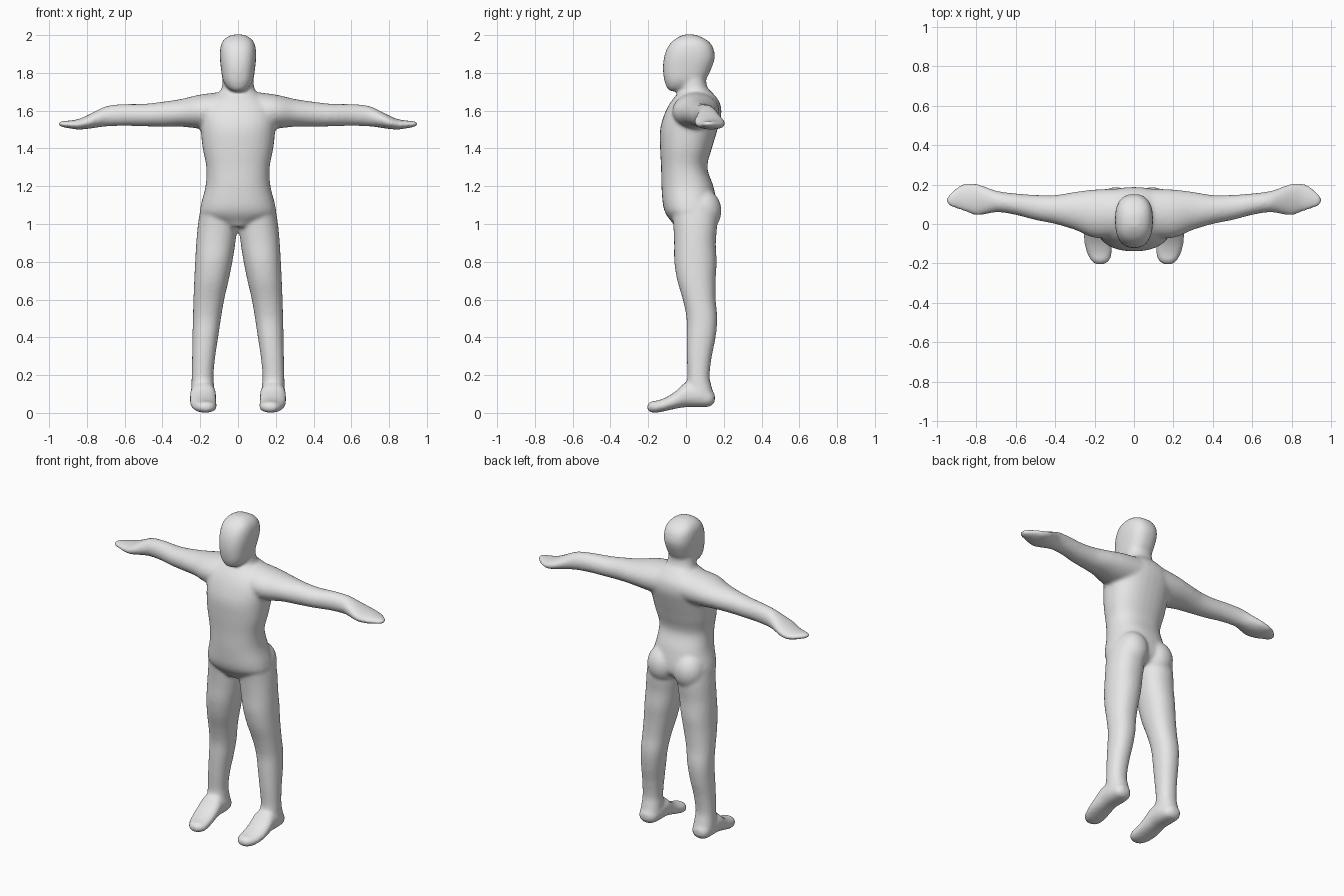
import bpy, bmesh, math
from mathutils import Vector

bm = bmesh.new()
# For each loft axis: order in which (position, a, b) become (x, y, z)
ORDER = {'x': (0, 1, 2), 'y': (1, 0, 2), 'z': (1, 2, 0)}


def spline(rows, steps=4):
    """Smoothly interpolate between cross-section rows."""
    out = []
    for i in range(len(rows) - 1):
        p0, p1 = rows[max(i - 1, 0)], rows[i]
        p2, p3 = rows[i + 1], rows[min(i + 2, len(rows) - 1)]
        for s in range(steps):
            t = s / steps
            out.append([0.5 * (2 * b + (c - a) * t + (2 * a - 5 * b + 4 * c - d) * t * t
                               + (3 * b - a - 3 * c + d) * t ** 3)
                        for a, b, c, d in zip(p0, p1, p2, p3)])
    return out + [list(rows[-1])]


def loft(axis, rows, power=2.0, side=1, n=32):
    """Closed tube through rows of (position, a_min, a_max, b_min, b_max)."""
    rings = []
    for pos, a0, a1, b0, b1 in spline(rows):
        ring = []
        for k in range(n):
            t = 2 * math.pi * k / n
            c, s = math.cos(t), math.sin(t)
            a = (a0 + a1) / 2 + (a1 - a0) / 2 * math.copysign(abs(c) ** (2 / power), c)
            b = (b0 + b1) / 2 + (b1 - b0) / 2 * math.copysign(abs(s) ** (2 / power), s)
            v = [(pos, a, b)[j] for j in ORDER[axis]]
            ring.append(bm.verts.new((v[0] * side, v[1], v[2])))
        rings.append(ring)
    for r, q in zip(rings, rings[1:]):
        for k in range(n):
            bm.faces.new((r[k], r[(k + 1) % n], q[(k + 1) % n], q[k]))
    bm.faces.new(rings[0])
    bm.faces.new(rings[-1])


def upright(rows, power):
    """Centred vertical loft from rows of (z, half width, front y, back y)."""
    loft('z', [(z, -w, w, f, b) for z, w, f, b in rows], power)


def ellipsoid(centre, radii):
    made = bmesh.ops.create_uvsphere(bm, u_segments=24, v_segments=16, radius=1)
    for v in made['verts']:
        v.co = Vector([c + r * p for c, r, p in zip(centre, radii, v.co)])


# Torso
upright([(0.985, 0.05, -0.06, 0.06), (1.01, 0.12, -0.075, 0.12), (1.05, 0.195, -0.105, 0.16),
         (1.1, 0.197, -0.122, 0.165), (1.2, 0.172, -0.13, 0.145), (1.3, 0.168, -0.132, 0.113),
         (1.4, 0.187, -0.137, 0.137), (1.5, 0.198, -0.137, 0.167), (1.58, 0.205, -0.115, 0.187),
         (1.64, 0.18, -0.085, 0.18), (1.69, 0.11, -0.045, 0.145), (1.72, 0.07, -0.02, 0.11)], 2.3)

# Neck and head
upright([(1.6, 0.11, -0.06, 0.15), (1.68, 0.10, -0.035, 0.135), (1.73, 0.085, -0.03, 0.112),
         (1.78, 0.08, -0.03, 0.105), (1.85, 0.07, -0.03, 0.11)], 2.2)
upright([(1.703, 0.025, -0.085, -0.02), (1.72, 0.055, -0.10, 0.04), (1.76, 0.08, -0.115, 0.10),
         (1.82, 0.09, -0.122, 0.133), (1.88, 0.096, -0.117, 0.152), (1.93, 0.094, -0.10, 0.145),
         (1.965, 0.083, -0.075, 0.122), (1.99, 0.058, -0.04, 0.082), (2.003, 0.025, -0.01, 0.045)], 2.5)

for side in (1, -1):
    # Arm and flat hand
    loft('x', [(0.08, -0.07, 0.18, 1.50, 1.70), (0.2, -0.07, 0.175, 1.505, 1.685),
               (0.3, -0.03, 0.163, 1.515, 1.662), (0.4, 0.0, 0.147, 1.515, 1.647),
               (0.5, 0.02, 0.148, 1.517, 1.636), (0.6, 0.046, 0.155, 1.52, 1.635),
               (0.69, 0.06, 0.167, 1.517, 1.626), (0.75, 0.05, 0.187, 1.51, 1.60),
               (0.8, 0.043, 0.205, 1.503, 1.574), (0.85, 0.06, 0.208, 1.50, 1.554),
               (0.9, 0.077, 0.185, 1.508, 1.547), (0.935, 0.09, 0.155, 1.514, 1.545),
               (0.95, 0.105, 0.135, 1.522, 1.538)], 2.0, side)
    # Leg
    loft('z', [(0.06, 0.135, 0.24, 0.02, 0.14), (0.1, 0.125, 0.249, 0.01, 0.145),
               (0.15, 0.127, 0.247, 0.003, 0.133), (0.2, 0.13, 0.245, 0.008, 0.125),
               (0.3, 0.12, 0.243, 0.004, 0.137), (0.4, 0.105, 0.241, 0.003, 0.157),
               (0.5, 0.09, 0.239, 0.003, 0.166), (0.6, 0.073, 0.236, -0.017, 0.157),
               (0.7, 0.05, 0.232, -0.046, 0.157), (0.8, 0.03, 0.227, -0.062, 0.162),
               (0.9, 0.014, 0.221, -0.063, 0.158), (1.0, 0.004, 0.212, -0.068, 0.165),
               (1.1, 0.02, 0.195, -0.08, 0.16)], 2.2, side)
    # Foot
    loft('y', [(0.153, 0.165, 0.215, 0.06, 0.10), (0.13, 0.135, 0.24, 0.035, 0.12),
               (0.08, 0.12, 0.25, 0.03, 0.15), (0.0, 0.117, 0.253, 0.03, 0.16),
               (-0.05, 0.115, 0.255, 0.023, 0.118), (-0.1, 0.113, 0.252, 0.012, 0.085),
               (-0.15, 0.112, 0.238, 0.002, 0.066), (-0.185, 0.125, 0.218, 0.002, 0.06),
               (-0.205, 0.15, 0.195, 0.015, 0.045)], 2.3, side)
    # Buttock
    ellipsoid((0.092 * side, 0.09, 1.07), (0.098, 0.098, 0.115))

# Fuse the parts into one smooth skin
bmesh.ops.recalc_face_normals(bm, faces=bm.faces[:])
mesh = bpy.data.meshes.new("body")
bm.to_mesh(mesh)
bm.free()
body = bpy.data.objects.new("body", mesh)
bpy.context.collection.objects.link(body)

remesh = body.modifiers.new("fuse", 'REMESH')
remesh.mode = 'VOXEL'
remesh.voxel_size = 0.01
remesh.use_smooth_shade = True
smooth = body.modifiers.new("soften", 'SMOOTH')
smooth.factor = 0.5
smooth.iterations = 8

bpy.context.view_layer.objects.active = body
body.select_set(True)
for name in ("fuse", "soften"):
    bpy.ops.object.modifier_apply(modifier=name)

# Plain grey skin
grey = bpy.data.materials.new("light grey")
grey.diffuse_color = (0.8, 0.8, 0.8, 1)
body.data.materials.clear()
body.data.materials.append(grey)
for poly in body.data.polygons:
    poly.material_index = 0
    poly.use_smooth = True
